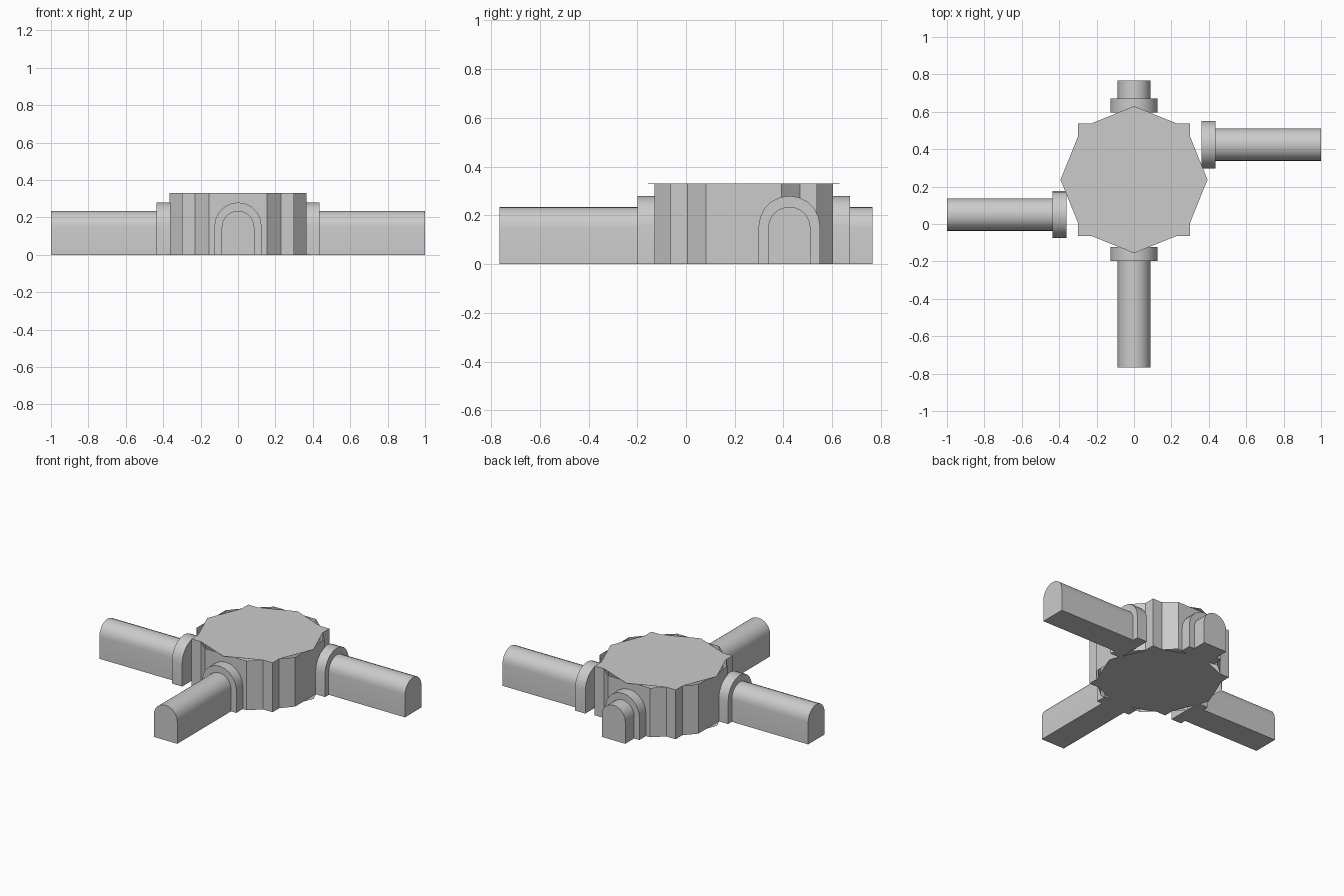
import bpy, bmesh, math
from mathutils import Matrix, Vector

cube = bpy.data.objects.get("Cube")
if cube:
    bpy.data.objects.remove(cube, do_unlink=True)

# One plain grey for the whole model
grey = bpy.data.materials.new("plain_grey")
grey.use_nodes = True
grey.diffuse_color = (0.6, 0.6, 0.6, 1)
grey.node_tree.nodes["Principled BSDF"].inputs["Base Color"].default_value = (0.6, 0.6, 0.6, 1)

CENTRE_Y = 0.237
HEIGHT = 0.33


def finish(name, bm, smooth=False):
    bmesh.ops.recalc_face_normals(bm, faces=bm.faces)
    mesh = bpy.data.meshes.new(name)
    bm.to_mesh(mesh)
    bm.free()
    mesh.materials.append(grey)
    obj = bpy.data.objects.new(name, mesh)
    bpy.context.collection.objects.link(obj)
    if smooth:
        bpy.ops.object.select_all(action='DESELECT')
        obj.select_set(True)
        bpy.context.view_layer.objects.active = obj
        bpy.ops.object.shade_smooth_by_angle(angle=math.radians(30))
    return obj


def ring(quarter):
    """Repeat a quarter outline four times around the body centre."""
    points = []
    for i in range(4):
        turn = Matrix.Rotation(i * math.pi / 2, 3, 'Z')
        points += [turn @ Vector((x, y, 0)) + Vector((0, CENTRE_Y, 0)) for x, y in quarter]
    return points


# Body walls: broad flat sides, with a square corner between chamfers
walls = ring([(0.366, -0.155), (0.366, 0.155), (0.3, 0.23), (0.3, 0.3), (0.23, 0.3)])
bm = bmesh.new()
low = [bm.verts.new(p) for p in walls]
high = [bm.verts.new(p + Vector((0, 0, HEIGHT))) for p in walls]
for i in range(len(low)):
    j = (i + 1) % len(low)
    bm.faces.new((low[i], low[j], high[j], high[i]))
finish("body_walls", bm)

# Thin star-shaped caps, pointed over the middle of each side
star = ring([(0.393, 0), (0.3, 0.23), (0.3, 0.3), (0.23, 0.3)])
for name, z in (("roof_cap", HEIGHT - 0.001), ("floor_cap", 0)):
    bm = bmesh.new()
    face = bm.faces.new([bm.verts.new(p + Vector((0, 0, z))) for p in star])
    solid = bmesh.ops.extrude_face_region(bm, geom=[face])
    moved = [v for v in solid["geom"] if isinstance(v, bmesh.types.BMVert)]
    bmesh.ops.translate(bm, verts=moved, vec=(0, 0, 0.001))
    finish(name, bm)


def arch(name, half, top, start, end, steps, angle, offset, smooth):
    """Round-topped prism running along +x, turned and moved into place."""
    spring = top - half
    outline = [(half, 0)]
    for i in range(steps + 1):
        a = math.pi * i / steps
        outline.append((half * math.cos(a), spring + half * math.sin(a)))
    outline.append((-half, 0))
    bm = bmesh.new()
    face = bm.faces.new([bm.verts.new((start, y, z)) for y, z in outline])
    solid = bmesh.ops.extrude_face_region(bm, geom=[face])
    moved = [v for v in solid["geom"] if isinstance(v, bmesh.types.BMVert)]
    bmesh.ops.translate(bm, verts=moved, vec=(end - start, 0, 0))
    # Extrusion removes the starting face, so close both ends if needed
    bmesh.ops.holes_fill(bm, edges=[e for e in bm.edges if e.is_boundary])
    place = Matrix.Translation(offset) @ Matrix.Rotation(angle, 4, 'Z')
    bmesh.ops.transform(bm, matrix=place, verts=bm.verts)
    finish(name, bm, smooth)


# Four arched tunnels, each with a raised collar against the body
side = 0.187
tunnels = (
    ("left", 0, (0, CENTRE_Y + side, 0), 1.0),
    ("back", math.pi / 2, (0, CENTRE_Y, 0), 0.766 - CENTRE_Y),
    ("right", math.pi, (0, CENTRE_Y - side, 0), 1.0),
    ("front", -math.pi / 2, (0, CENTRE_Y, 0), 0.766 + CENTRE_Y),
)
for name, angle, offset, reach in tunnels:
    arch(name + "_tunnel", 0.087, 0.235, 0.37, reach, 12, angle, offset, True)
    arch(name + "_collar", 0.126, 0.28, 0.36, 0.435, 10, angle, offset, True)
